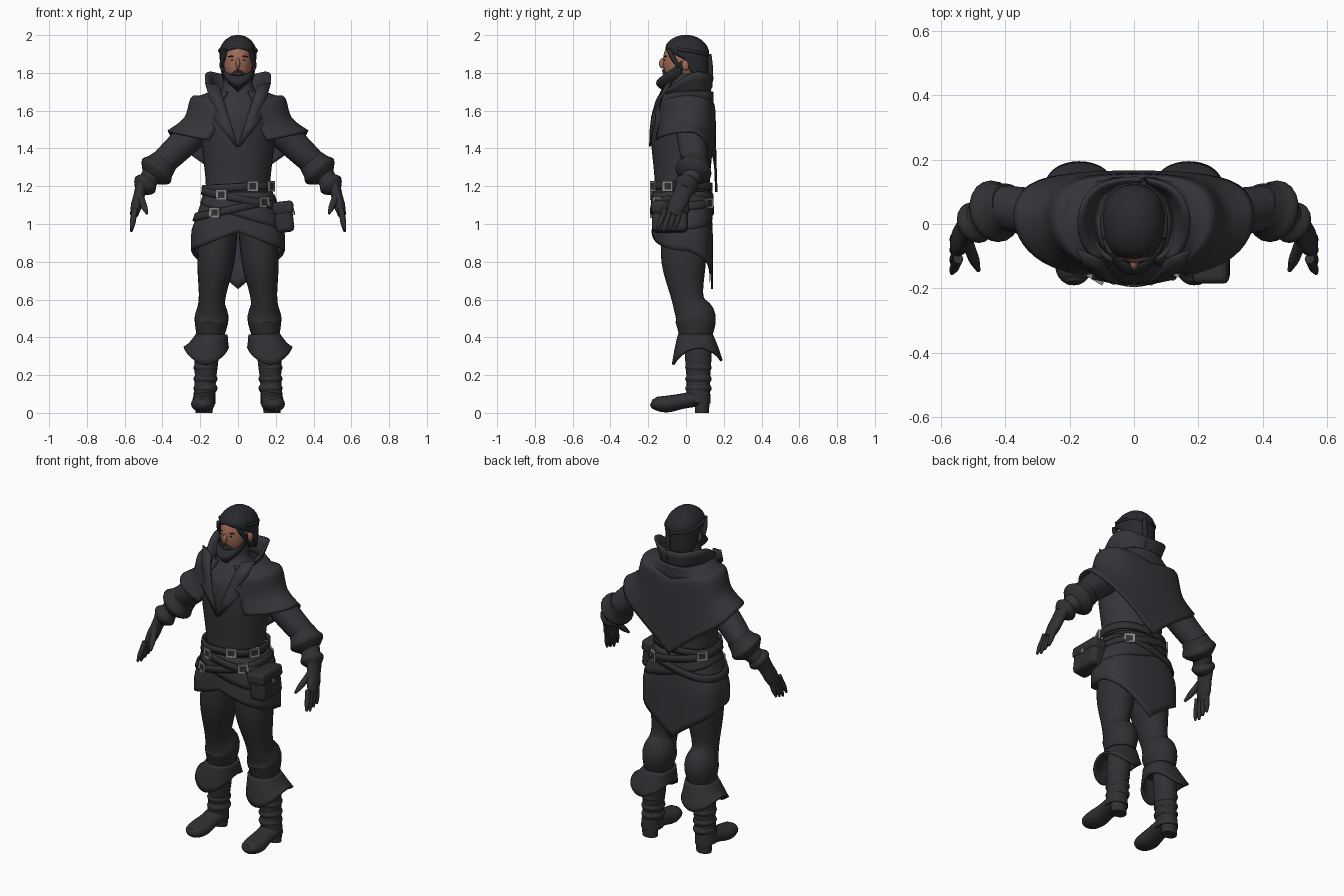
import bpy
import bmesh
from math import sin, cos, pi, sqrt, radians
from mathutils import Vector, Matrix

default_cube = bpy.data.objects.get("Cube")
if default_cube:
    bpy.data.objects.remove(default_cube, do_unlink=True)

def material(name, *colour):
    mat = bpy.data.materials.new(name)
    mat.use_nodes = True
    mat.diffuse_color = (*colour, 1)
    mat.node_tree.nodes["Principled BSDF"].inputs["Base Color"].default_value = (*colour, 1)
    return mat

COAT = material("charcoal coat", .035, .036, .042)
TROUSERS = material("dark trousers", .028, .029, .033)
LEATHER = material("black leather", .03, .03, .035)
LINING = material("dusky lining", .036, .036, .048)
HAIR = material("black hair", .022, .023, .027)
SKIN = material("tan skin", .36, .15, .1)
METAL = material("dull steel", .25, .25, .255)
UP = (0, 0, 1)
FULL_TURN = [2 * pi * i / 64 for i in range(64)]

def finish(bm, name, mats, mirror=False, thick=0, bevel=0, angle=45):
    """Turn a bmesh into a shaded object with its modifiers."""
    bmesh.ops.remove_doubles(bm, verts=bm.verts, dist=.0001)
    bmesh.ops.recalc_face_normals(bm, faces=bm.faces)
    mesh = bpy.data.meshes.new(name)
    bm.to_mesh(mesh)
    bm.free()
    for mat in mats:
        mesh.materials.append(mat)
    mesh.shade_smooth()
    mesh.set_sharp_from_angle(angle=radians(angle))
    obj = bpy.data.objects.new(name, mesh)
    bpy.context.collection.objects.link(obj)
    if bevel:
        modifier = obj.modifiers.new("Bevel", "BEVEL")
        modifier.width, modifier.segments = bevel, 3
    if mirror:
        obj.modifiers.new("Mirror", "MIRROR")
    if thick:
        modifier = obj.modifiers.new("Solidify", "SOLIDIFY")
        modifier.thickness, modifier.offset = thick, 0

def spline(points, steps=5):
    """Resample points with a curve that passes through all of them."""
    points = [Vector(p) for p in points]
    last = len(points) - 1
    result = []
    for i in range(last):
        before, start = points[max(i - 1, 0)], points[i]
        end, after = points[i + 1], points[min(i + 2, last)]
        for t in (step / steps for step in range(steps)):
            result.append(start + (end - before) * (t / 2)
                          + (before * 2 - start * 5 + end * 4 - after) * (t * t / 2)
                          + (start * 3 - before - end * 3 + after) * (t ** 3 / 2))
    return result + [points[last]]

def spread(first, last, count):
    return [first + (last - first) * i / (count - 1) for i in range(count)]

def surface(name, mat, rows, closed=False, caps=False, **options):
    """Skin rows of points; closed rows become rings."""
    bm = bmesh.new()
    grid = [[bm.verts.new(point) for point in row] for row in rows]
    count = len(grid[0])
    for low, high in zip(grid, grid[1:]):
        for i in range(count if closed else count - 1):
            j = (i + 1) % count
            bm.faces.new((low[i], low[j], high[j], high[i]))
    if caps:
        bm.faces.new(grid[0])
        bm.faces.new(grid[-1])
    finish(bm, name, [mat], **options)

def tube(name, mat, path, deep=1, depth_axis=(0, 1, 0), sides=20, **options):
    """Loft ellipses along a path of (x, y, z, radius)."""
    path = spline(path)
    rows = []
    for i, (x, y, z, radius) in enumerate(path):
        along = Vector(path[min(i + 1, len(path) - 1)][:3]) - Vector(path[max(i - 1, 0)][:3])
        along.normalize()
        depth = Vector(depth_axis)
        depth = (depth - along * depth.dot(along)).normalized()
        side = depth.cross(along)
        rows.append([Vector((x, y, z)) + (side * cos(turn) + depth * sin(turn) * deep) * radius
                     for turn in (2 * pi * k / sides for k in range(sides))])
    surface(name, mat, rows, closed=True, caps=True, **options)

def limb(name, mat, start, end, radii, **options):
    """Straight tube whose radii are evenly spaced from start to end."""
    points = [Vector(start).lerp(Vector(end), f) for f in spread(0, 1, len(radii))]
    tube(name, mat, [(*point, radius) for point, radius in zip(points, radii)], **options)

def blob(name, mat, centre, radii, **options):
    bm = bmesh.new()
    place = Matrix.Translation(centre) @ Matrix.Diagonal((*radii, 1))
    bmesh.ops.create_uvsphere(bm, u_segments=24, v_segments=16, radius=1, matrix=place)
    finish(bm, name, [mat], **options)

def ring(turn, width, depth, y, z, back_square=.08):
    """Point on a squared ellipse; turn zero is the front."""
    s, c = sin(turn), cos(turn)
    square = (s ** 4 + c ** 4) ** -(.06 if c > 0 else back_square)
    return Vector((s * square * width, y - c * square * depth, z))

# Torso and neck
tube("torso", COAT, [(0, -.02, z, width) for z, width in (
    (.96, .18), (1.2, .17), (1.45, .195), (1.58, .19), (1.66, .14), (1.72, .085), (1.8, .07))],
    deep=.85, sides=32)

# Shoulder cape: square shoulders, flared sides, pointed back, open front
def cape_column(turn):
    side, front = sin(turn), cos(turn) > 0
    hem = 1.41 + .08 * side if front else 1.17 + .32 * side
    yoke = 1.59 + .075 * side
    return spline([ring(turn, .13, .13, .01, 1.7), ring(turn, .2, .15 if front else .13, .01, 1.62 + .055 * side),
                   ring(turn, .245, .16 if front else .135, .015, yoke, .15),
                   ring(turn, .28, .175 if front else .135, .02, hem + .4 * (yoke - hem), .16),
                   ring(turn, .37, .195 if front else .135, .025, hem, .16)], 4)

surface("shoulder_cape", COAT, list(zip(*map(cape_column, spread(.42, pi, 28)))), mirror=True, thick=.012)

# Flared collar, highest behind the ears
def collar_rise(turn):
    c = cos(turn)
    return .1 - .1 * c - (.1 * c * c if c < 0 else 0)

surface("collar", COAT, [
    [ring(turn, .12 + .05 * rise, .12 + .02 * rise, 0, 1.68 + collar_rise(turn) * rise)
     for turn in spread(.7, pi, 16)] for rise in spread(0, 1, 4)], mirror=True, thick=.014)

# Notched lapels that follow the chest
def on_chest(x, z):
    return (x, -.19 + 2 * (z - 1.41) ** 3 + x * x, z)

outline = [(.01, 1.41), (.13, 1.56), (.1, 1.59), (.15, 1.66), (.175, 1.75)]
surface("lapels", COAT, [[on_chest(.025 * i, 1.41 + .08 * i) for i in range(len(outline))],
                         [on_chest(x, z) for x, z in outline]], mirror=True, thick=.01, angle=30)

# Layers around the waist share one flaring shape
def hull(turn, z, grow):
    flare = min(max((1.16 - z) / .2, 0), 1)
    return ring(turn, .175 + .068 * flare + grow, .145 + .012 * flare + grow, -.02, z, .08 + .12 * flare)

def wrap(name, mat, top, hem, grow, thick, layers):
    rows = [[hull(turn, top(turn) + (hem(turn) - top(turn)) * fall, grow) for turn in FULL_TURN]
            for fall in spread(0, 1, layers)]
    surface(name, mat, rows, closed=True, thick=thick)

def skirt_hem(turn):
    side = abs(sin(turn))
    return .96 - .1 * side if cos(turn) > 0 else .655 + .205 * side

# Coat skirt with a pointed tail, its lining, and the slanted layer over it
wrap("coat_skirt", COAT, lambda turn: 1.16, skirt_hem, 0, .01, layers=12)
wrap("skirt_lining", LINING, lambda turn: 1.1, lambda turn: skirt_hem(turn) + .01, -.01, .002, layers=12)
wrap("crossed_wrap", COAT, lambda turn: 1.17, lambda turn: 1.04 - .07 * sin(turn), .005, .008, layers=6)

# Belts, each with its own slant
for name, height, slant, grow in [("upper", 1.195, .01, .01), ("middle", 1.135, -.04, .013), ("lower", 1.085, .05, .012)]:
    wrap(name + "_belt", LEATHER, lambda turn: height + slant * sin(turn) + .02,
         lambda turn: height + slant * sin(turn) - .02, grow, .012, layers=3)

# Buckles: steel frames around a leather centre
for turn, height in [(.4, 1.2), (-.45, 1.155), (.7, 1.115), (-.55, 1.06), (2.5, 1.11), (-2.2, 1.17), (1.1, 1.2)]:
    bm = bmesh.new()
    bmesh.ops.create_cube(bm, size=1, matrix=Matrix.Diagonal((.062, .012, .055, 1)))
    front = min(bm.faces, key=lambda face: face.calc_center_median().y)
    bmesh.ops.inset_region(bm, faces=[front], thickness=.016, depth=-.003)
    front.material_index = 1
    place = Matrix.Translation(hull(turn, height, .019)) @ Matrix.Rotation(turn, 4, "Z")
    bmesh.ops.transform(bm, matrix=place, verts=bm.verts)
    finish(bm, "belt_buckle", [METAL, LEATHER], angle=30)

# Hip pouch with its flap and stud
for name, mat, centre, size, bevel in [
        ("hip_pouch", LEATHER, (.242, -.085, 1.035), (.1, .19, .16), .025),
        ("pouch_flap", LEATHER, (.238, -.085, 1.085), (.113, .2, .07), .02),
        ("pouch_stud", METAL, (.297, -.085, 1.06), (.008, .025, .025), .003)]:
    bm = bmesh.new()
    place = Matrix.Translation(centre) @ Matrix.Rotation(-.12, 4, "Y")
    bmesh.ops.create_cube(bm, size=1, matrix=place @ Matrix.Diagonal((*size, 1)))
    finish(bm, name, [mat], bevel=bevel)

# Sleeves, flared elbow cuffs and gauntlets
tube("sleeves", COAT, [(.16, .02, 1.55, .085), (.34, .04, 1.38, .074), (.42, .05, 1.3, .064), (.51, 0, 1.19, .04)],
     mirror=True)
limb("elbow_cuffs", LEATHER, (.385, .055, 1.335), (.46, .03, 1.25), (.072, .082, .097, .06), mirror=True)
limb("gauntlets", LEATHER, (.45, .03, 1.26), (.515, -.01, 1.18), (.055, .05, .066, .04), mirror=True)

# Gloved hands
limb("palms", LEATHER, (.51, 0, 1.2), (.55, -.07, 1.05), (.033, .03, .03, .022), deep=1.6, mirror=True)
limb("thumbs", LEATHER, (.52, -.05, 1.15), (.482, -.145, 1.055), (.021, .018, .016, .006), mirror=True)
for i, finger in enumerate(["index", "middle", "ring", "little"]):
    root = -.108 + .026 * i
    limb(finger + "_fingers", LEATHER, (.545, root, 1.08), (.565, root - .045 + .007 * i, .96 + .01 * abs(i - 1)),
         (.016, .015, .014, .006), sides=10, mirror=True)

# Trouser legs, full at the knee
tube("trouser_legs", TROUSERS, [(.1, -.01, 1, .1), (.118, -.012, .8, .098), (.138, .01, .6, .07),
                                (.14, .05, .5, .09), (.15, .048, .38, .066)], deep=1.2, sides=24, mirror=True)

# Boots: shafts, ankle straps, curled feet and heels
limb("boot_shafts", LEATHER, (.16, .065, .4), (.18, .065, .05), (.06, .063, .056, .06), deep=1.1, mirror=True)
for height in (.13, .18, .24):
    limb("boot_straps", LEATHER, (.172, .066, height - .02), (.172, .066, height + .02), (.055, .064, .055),
         deep=1.1, mirror=True)
tube("boot_feet", LEATHER, [(.18, .12, .075, .03), (.18, .06, .075, .058), (.182, -.02, .062, .058),
                            (.186, -.1, .047, .063), (.187, -.16, .05, .05), (.187, -.183, .058, .024)],
     deep=.7, depth_axis=UP, mirror=True)
limb("boot_heels", LEATHER, (.18, .085, 0), (.18, .085, .06), (.045, .05), deep=.8, mirror=True)

# Boot cuffs, flaring to a wavy hem
surface("boot_cuffs", LEATHER, [
    [ring(turn, .078 + .037 * f, .085 + .043 * f, .05 + .01 * f,
          .415 - .11 * f - f * f * (.04 * cos(2 * turn) + .01 * cos(turn))) + Vector((.14 + .03 * f, 0, 0))
     for turn in FULL_TURN] for f in spread(0, 1, 7)], closed=True, mirror=True, thick=.014)

# Head and face
blob("head", SKIN, (0, -.03, 1.86), (.076, .092, .13))
blob("nose", SKIN, (0, -.122, 1.85), (.012, .021, .028))
blob("ears", SKIN, (.084, -.002, 1.842), (.014, .02, .03), mirror=True)
blob("lower_lip", SKIN, (0, -.115, 1.796), (.018, .01, .006))
blob("eyes", HAIR, (.03, -.113, 1.869), (.01, .004, .003), mirror=True)
blob("brows", HAIR, (.033, -.109, 1.887), (.021, .007, .004), mirror=True)
limb("moustache", HAIR, (0, -.12, 1.813), (.045, -.1, 1.78), (.008, .009, .006), mirror=True)

# Beard, from the cheeks to a rounded point under the chin
def beard_point(turn, fall):
    top, bottom = 1.785 + .026 * turn * turn, 1.695 + .03 * turn
    return ring(turn, .08 * (1 - .8 * fall ** 3), .08 + .05 * sin(pi * fall) - .03 * fall, -.04,
                top + (bottom - top) * fall)

surface("beard", HAIR, [[beard_point(turn, fall) for turn in spread(0, 1.75, 14)] for fall in spread(0, 1, 10)],
        mirror=True, thick=.006)

# Swept-back hair: a dome whose hem clears the ears and drops to the nape
def hair_point(turn, fall):
    c = cos(turn)
    drop = (.13 - .06 * c if c > 0 else .13 + .15 * (-c) ** .6) * fall * fall
    radius = sqrt(1 - (1 - min(drop / .1, 1)) ** 2) * (1 - .1 * fall ** 8)
    return ring(turn, .096 * radius, .12 * radius, 0, 1.997 - drop)

surface("hair", HAIR, [[hair_point(turn, fall) for turn in spread(0, pi, 24)] for fall in spread(0, 1, 14)],
        mirror=True, thick=.008)

# Loose strands, hair tie and braid
limb("temple_strands", HAIR, (.066, -.095, 1.925), (.092, -.04, 1.83), (.01, .014, .007), sides=10, mirror=True)
tube("hair_tie", HAIR, [(*ring(turn, .096, .12, 0, 1.95 - .02 * turn), .009) for turn in spread(1.2, pi, 6)],
     depth_axis=UP, sides=10, mirror=True)
limb("braid", HAIR, (.03, .125, 1.9), (.03, .135, 1.72), (.01, .014, .012, .004), sides=10)
